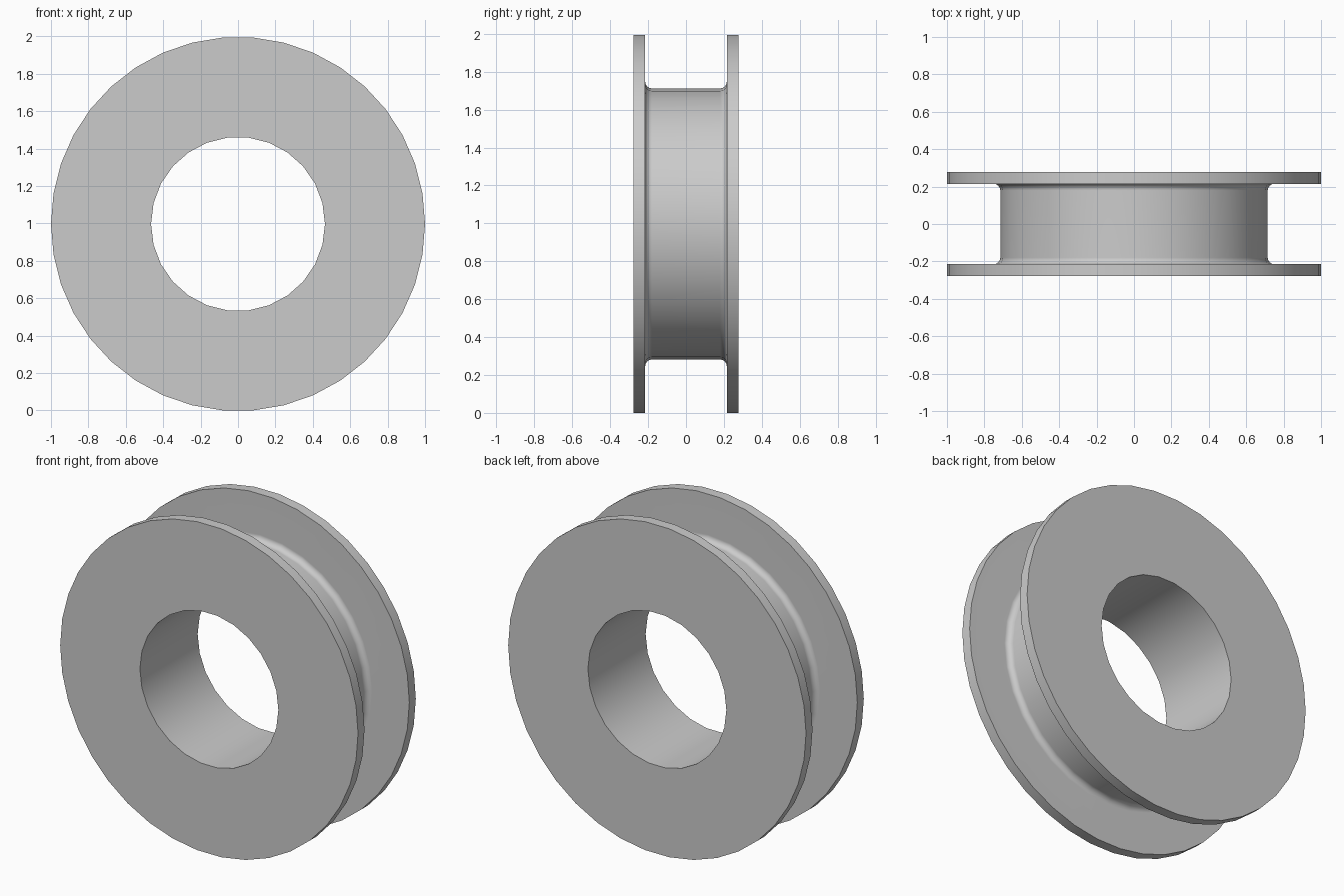
import bpy
import bmesh
from math import cos, sin, pi

cube = bpy.data.objects.get("Cube")
if cube:
    bpy.data.objects.remove(cube, do_unlink=True)

# Main dimensions
RIM_R, HUB_R, BORE_R = 1.0, 0.715, 0.465
HALF_W, GROOVE_W, FILLET = 0.277, 0.215, 0.035
RIM_SIDES, HUB_SIDES, BORE_SIDES = 38, 32, 26
FILLET_STEPS = 4
CENTRE_Z = RIM_R * cos(pi / RIM_SIDES)

bm = bmesh.new()


def ring(radius, y, sides):
    """Closed loop of vertices around the wheel axis."""
    verts = []
    for i in range(sides):
        a = 2 * pi * i / sides
        verts.append(bm.verts.new((radius * cos(a), y, CENTRE_Z + radius * sin(a))))
    return verts


def loop_edges(verts):
    edges = []
    for a, b in zip(verts, verts[1:] + verts[:1]):
        edges.append(bm.edges.get((a, b)) or bm.edges.new((a, b)))
    return edges


def connect(r1, r2):
    """Band of quads for equal rings, flat annulus for unequal ones."""
    n = len(r1)
    if n == len(r2):
        for i in range(n):
            j = (i + 1) % n
            bm.faces.new((r1[i], r1[j], r2[j], r2[i]))
    else:
        bmesh.ops.triangle_fill(bm, use_beauty=True, use_dissolve=False,
                                edges=loop_edges(r1) + loop_edges(r2),
                                normal=(0, 1, 0))


# Half profile: bore edge, flange rim, then the fillet down to the hub
half = [(BORE_R, HALF_W, BORE_SIDES),
        (RIM_R, HALF_W, RIM_SIDES),
        (RIM_R, GROOVE_W, RIM_SIDES)]
for k in range(FILLET_STEPS + 1):
    a = pi / 2 * k / FILLET_STEPS
    half.append((HUB_R + FILLET * (1 - sin(a)),
                 GROOVE_W - FILLET * (1 - cos(a)), HUB_SIDES))

# Mirror the profile and close it through the bore
profile = half + [(r, -y, n) for r, y, n in reversed(half)]
rings = [ring(*p) for p in profile]
for r1, r2 in zip(rings, rings[1:] + rings[:1]):
    connect(r1, r2)
bmesh.ops.recalc_face_normals(bm, faces=bm.faces[:])

mesh = bpy.data.meshes.new("flanged_roller")
bm.to_mesh(mesh)
bm.free()
roller = bpy.data.objects.new("flanged_roller", mesh)
bpy.context.collection.objects.link(roller)

# Plain grey material
grey = bpy.data.materials.new("grey")
grey.use_nodes = True
colour = (0.6, 0.6, 0.6, 1)
grey.diffuse_color = colour
grey.node_tree.nodes["Principled BSDF"].inputs["Base Color"].default_value = colour
mesh.materials.append(grey)

# Smooth round surfaces, sharp rims, flat flange faces
bpy.ops.object.select_all(action="DESELECT")
roller.select_set(True)
bpy.context.view_layer.objects.active = roller
bpy.ops.object.shade_smooth_by_angle(angle=pi / 6)
weighted = roller.modifiers.new("flat_flanges", "WEIGHTED_NORMAL")
weighted.keep_sharp = True
